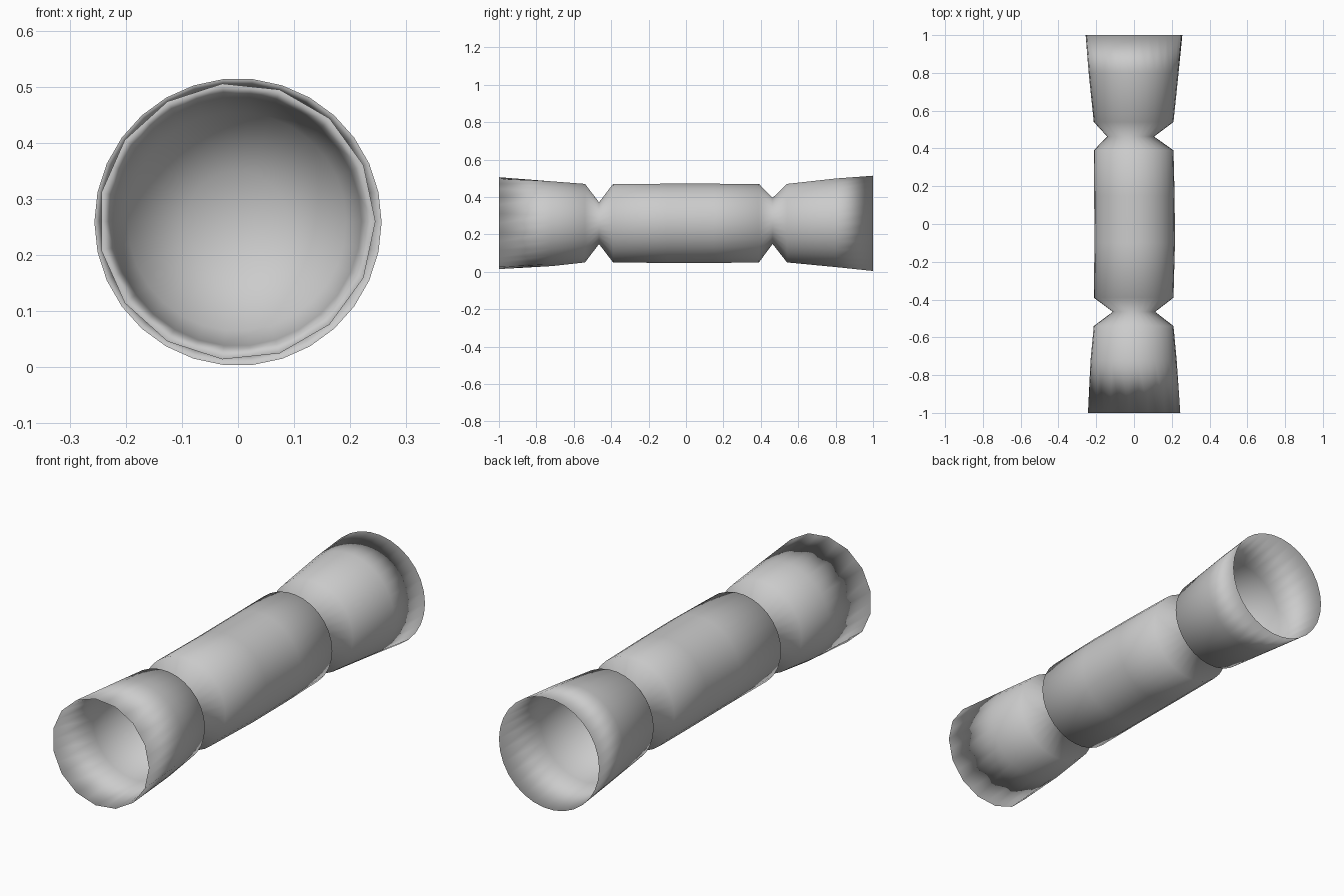
import bpy, bmesh, math

if "Cube" in bpy.data.objects:
    bpy.data.objects.remove(bpy.data.objects["Cube"])

N = 30          # sides of the tube
CZ = 0.258      # axis height

paper = bpy.data.materials.new("plain grey paper")
paper.diffuse_color = (0.6, 0.6, 0.6, 1)
paper.use_nodes = True
paper.node_tree.nodes["Principled BSDF"].inputs["Base Color"].default_value = paper.diffuse_color

# outer wall rings: y, radius, x offset, z offset
outer = [
    (-1.00, 0.247, -0.002, 0.002), (-0.72, 0.228, -0.002, -0.001),
    (-0.54, 0.211, -0.002, 0.002), (-0.465, 0.112, 0.0, 0.002),
    (-0.39, 0.211, -0.002, 0.002), (-0.10, 0.213, 0.004, 0.001),
    (0.15, 0.213, 0.002, 0.001), (0.39, 0.211, -0.002, 0.002),
    (0.463, 0.124, -0.018, 0.014), (0.54, 0.211, -0.002, 0.002),
    (0.80, 0.238, -0.002, 0.004), (1.00, 0.256, 0.0, 0.001),
]

bm = bmesh.new()


def ring(y, r, dx, dz):
    verts = []
    for i in range(N):
        a = 2 * math.pi * i / N
        # the front mouth is a coarser 15-sided outline
        k = math.cos(2 * math.pi / N) if y == -1 and i % 2 else 1
        verts.append(bm.verts.new((dx + r * k * math.cos(a), y,
                                   CZ + dz + r * k * math.sin(a))))
    return verts


def bridge(a, b):
    for i in range(N):
        j = (i + 1) % N
        bm.faces.new((a[i], a[j], b[j], b[i]))


# outside of the wrapper
rings = [ring(*p) for p in outer]
for a, b in zip(rings, rings[1:]):
    bridge(a, b)

# inside of both open ends, running down to the closed pinch
for mouth, s, r0 in ((rings[0], -1, 0.225), (rings[-1], 1, 0.232)):
    prev = mouth
    for y, r in ((0.74, r0 - 0.003), (0.56, 0.195), (0.49, 0.09)):
        cur = ring(s * y, r, -0.002, 0.002)
        bridge(prev, cur)
        prev = cur
    tip = bm.verts.new((0, s * 0.475, CZ))
    for i in range(N):
        bm.faces.new((prev[i], prev[(i + 1) % N], tip))

bmesh.ops.recalc_face_normals(bm, faces=bm.faces[:])
for f in bm.faces:
    f.smooth = True

mesh = bpy.data.meshes.new("cracker_wrapper")
bm.to_mesh(mesh)
bm.free()
mesh.materials.append(paper)
obj = bpy.data.objects.new("cracker_wrapper", mesh)
bpy.context.collection.objects.link(obj)
